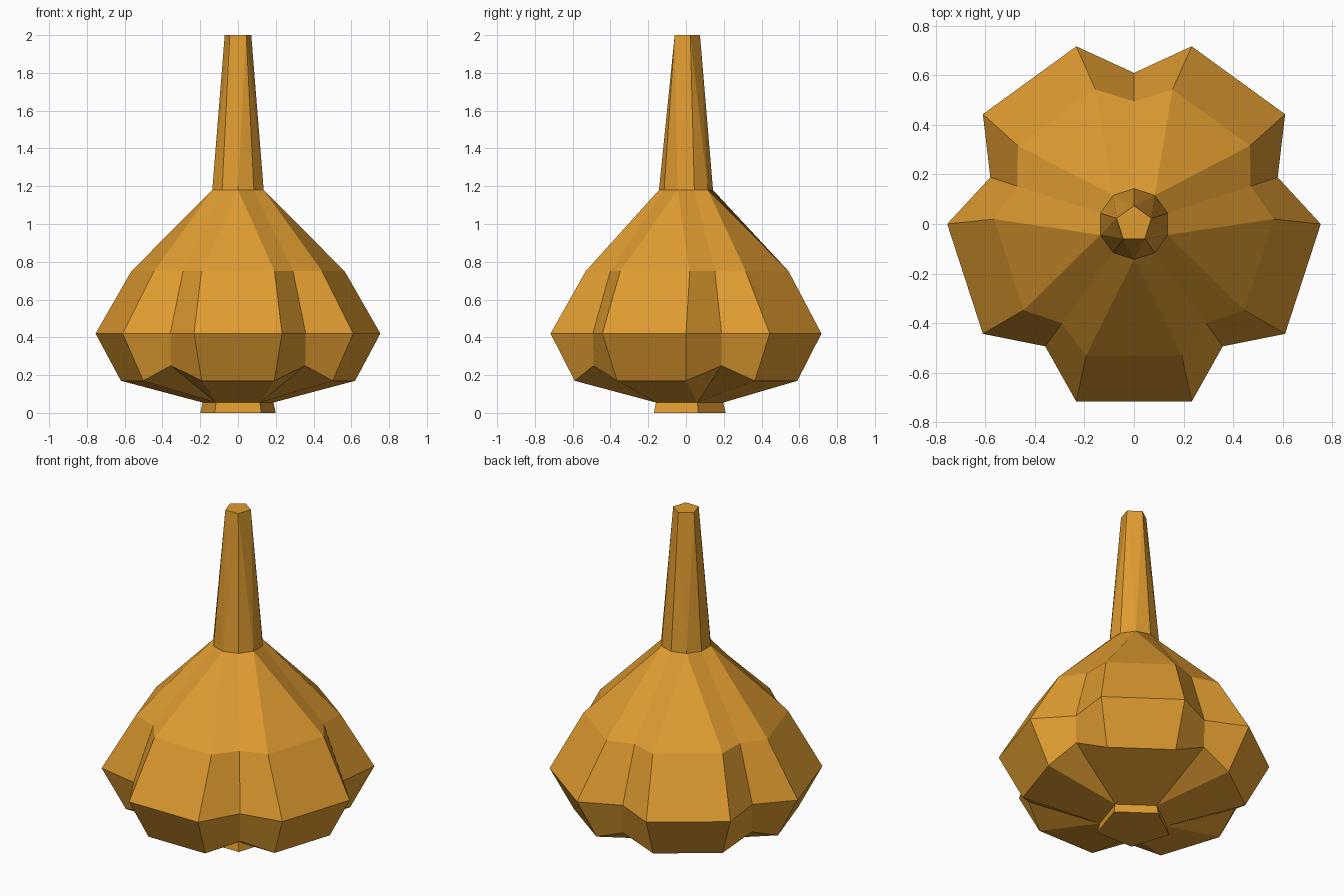
import bpy
import bmesh
from math import radians, sin, cos

cube = bpy.data.objects.get("Cube")
if cube:
    bpy.data.objects.remove(cube, do_unlink=True)

gourd_orange = bpy.data.materials.new("gourd_orange")
gourd_orange.use_nodes = True
colour = (0.74, 0.33, 0.03, 1.0)
gourd_orange.diffuse_color = colour
gourd_orange.node_tree.nodes["Principled BSDF"].inputs["Base Color"].default_value = colour

LOBES = 5
STEP = 360 / LOBES
VALLEY = 18  # angle of the first groove, lobes lie between grooves


def polar(radius, degrees, z):
    a = radians(degrees)
    return (radius * cos(a), radius * sin(a), z)


def ring(bm, radius, z, offset=0):
    """One vertex per lobe, turned by offset from its groove."""
    return [bm.verts.new(polar(radius, VALLEY + offset + i * STEP, z)) for i in range(LOBES)]


def lobed_ring(bm, corner, corner_z, groove, groove_z, spread):
    """Grooves plus the two outer corners of each lobe."""
    return (ring(bm, groove, groove_z),
            ring(bm, corner, corner_z, spread),
            ring(bm, corner, corner_z, STEP - spread))


def finish(bm, name):
    bmesh.ops.recalc_face_normals(bm, faces=bm.faces)
    mesh = bpy.data.meshes.new(name)
    bm.to_mesh(mesh)
    bm.free()
    mesh.materials.append(gourd_orange)
    obj = bpy.data.objects.new(name, mesh)
    bpy.context.collection.objects.link(obj)
    return obj


# Lobed bulb with its small pentagonal foot
bm = bmesh.new()
foot_bottom = ring(bm, 0.21, 0)
foot_top = ring(bm, 0.197, 0.055)
levels = [lobed_ring(bm, 0.62, 0.17, 0.605, 0.25, 18),
          lobed_ring(bm, 0.754, 0.42, 0.61, 0.42, 18),
          lobed_ring(bm, 0.565, 0.75, 0.495, 0.75, 16)]
neck_groove = ring(bm, 0.143, 1.18)
neck_lobe = ring(bm, 0.143, 1.18, STEP / 2)

bm.faces.new(foot_bottom)
for i in range(LOBES):
    j = (i + 1) % LOBES
    # foot side
    bm.faces.new((foot_bottom[i], foot_bottom[j], foot_top[j], foot_top[i]))
    # underside of the lobe
    g, a, b = levels[0]
    bm.faces.new((foot_top[i], foot_top[j], b[i], a[i]))
    bm.faces.new((foot_top[i], a[i], g[i]))
    bm.faces.new((foot_top[j], g[j], b[i]))
    # lobe walls
    for (g0, a0, b0), (g1, a1, b1) in zip(levels, levels[1:]):
        bm.faces.new((g0[i], a0[i], a1[i], g1[i]))
        bm.faces.new((a0[i], b0[i], b1[i], a1[i]))
        bm.faces.new((b0[i], g0[j], g1[j], b1[i]))
    # shoulder closing in to the neck
    g, a, b = levels[-1]
    bm.faces.new((g[i], a[i], neck_lobe[i], neck_groove[i]))
    bm.faces.new((a[i], b[i], neck_lobe[i]))
    bm.faces.new((b[i], g[j], neck_groove[j], neck_lobe[i]))
finish(bm, "lobed_bulb")

# Tapering stem, ten sides at the neck and five at the tip
bm = bmesh.new()
base_groove = ring(bm, 0.143, 1.18)
base_lobe = ring(bm, 0.143, 1.18, STEP / 2)
tip = ring(bm, 0.074, 2)
bm.faces.new(tip)
for i in range(LOBES):
    j = (i + 1) % LOBES
    bm.faces.new((base_groove[i], base_lobe[i], tip[i]))
    bm.faces.new((base_lobe[i], tip[j], tip[i]))
    bm.faces.new((base_lobe[i], base_groove[j], tip[j]))
finish(bm, "stem")
